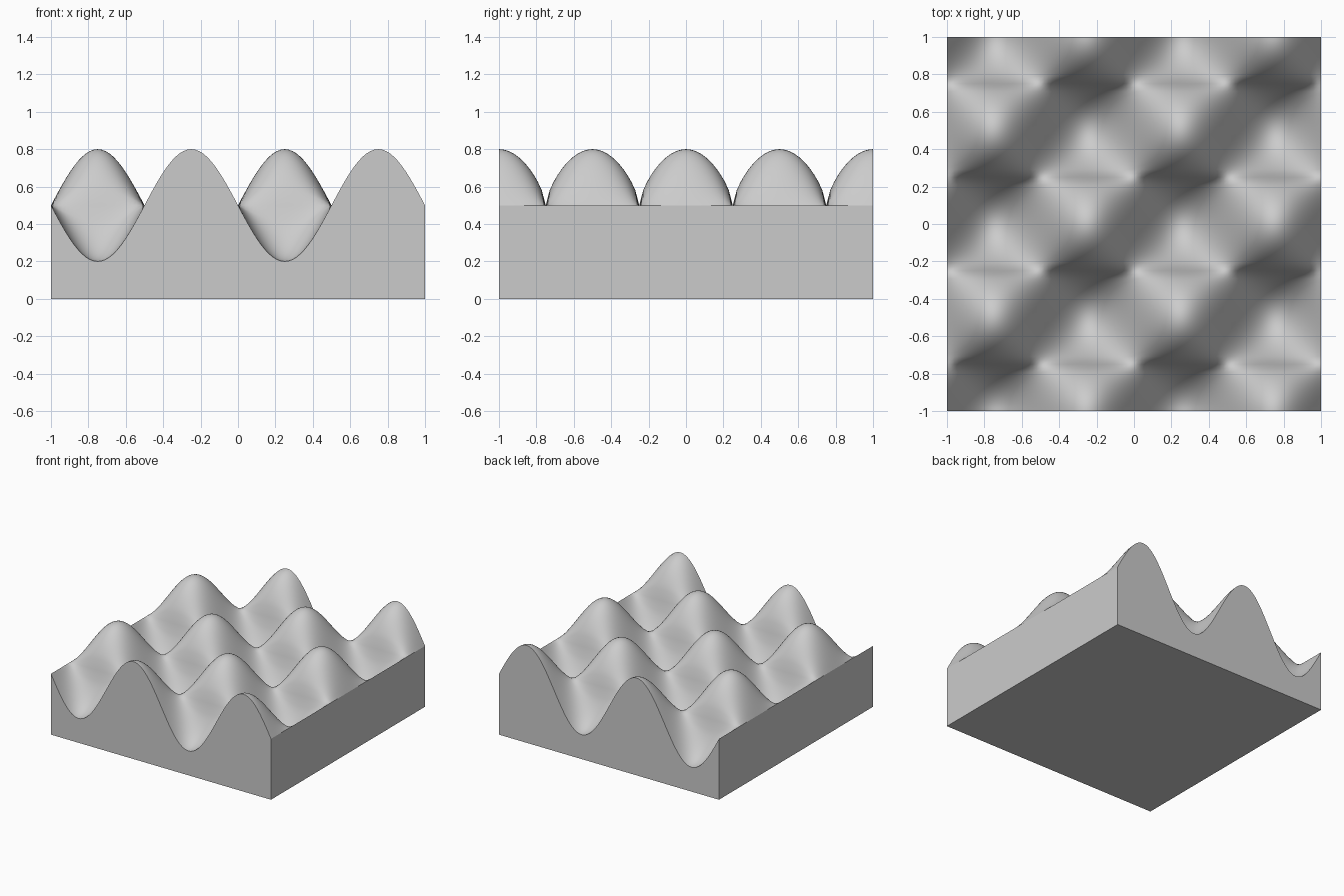
import bpy
import bmesh
from math import sin, cos, pi, copysign

# Remove the default cube
cube = bpy.data.objects.get("Cube")
if cube:
    bpy.data.objects.remove(cube, do_unlink=True)

SEGMENTS = 96      # grid cells per side
BASE = 0.5         # mean height of the surface
AMPLITUDE = 0.3    # height of a wave
FULLNESS = 0.65    # below 1 rounds out the waves along y


def wave_height(x, y):
    """Egg-crate surface: sine along x, fuller alternating waves along y."""
    c = cos(2 * pi * y)
    along_y = copysign(abs(c) ** FULLNESS, c)
    return BASE - AMPLITUDE * sin(2 * pi * x) * along_y


# Grey material
grey = bpy.data.materials.new("light_grey")
grey.use_nodes = True
colour = (0.6, 0.6, 0.6, 1)
grey.diffuse_color = colour
grey.node_tree.nodes["Principled BSDF"].inputs["Base Color"].default_value = colour

# Wavy top
bm = bmesh.new()
bmesh.ops.create_grid(bm, x_segments=SEGMENTS, y_segments=SEGMENTS, size=1)
for v in bm.verts:
    v.co.z = wave_height(v.co.x, v.co.y)
for f in bm.faces:
    f.smooth = True

# Flat side walls, dropped from the rim
rim = [e for e in bm.edges if e.is_boundary]
walls = bmesh.ops.extrude_edge_only(bm, edges=rim)["geom"]
for item in walls:
    if isinstance(item, bmesh.types.BMVert):
        item.co.z = 0
    elif isinstance(item, bmesh.types.BMFace):
        item.smooth = False

# Flat underside
bottom = [e for e in bm.edges if e.is_boundary]
for f in bmesh.ops.contextual_create(bm, geom=bottom)["faces"]:
    f.smooth = False
bmesh.ops.recalc_face_normals(bm, faces=bm.faces)

mesh = bpy.data.meshes.new("wavy_block")
bm.to_mesh(mesh)
bm.free()
mesh.materials.append(grey)
block = bpy.data.objects.new("wavy_block", mesh)
bpy.context.collection.objects.link(block)
